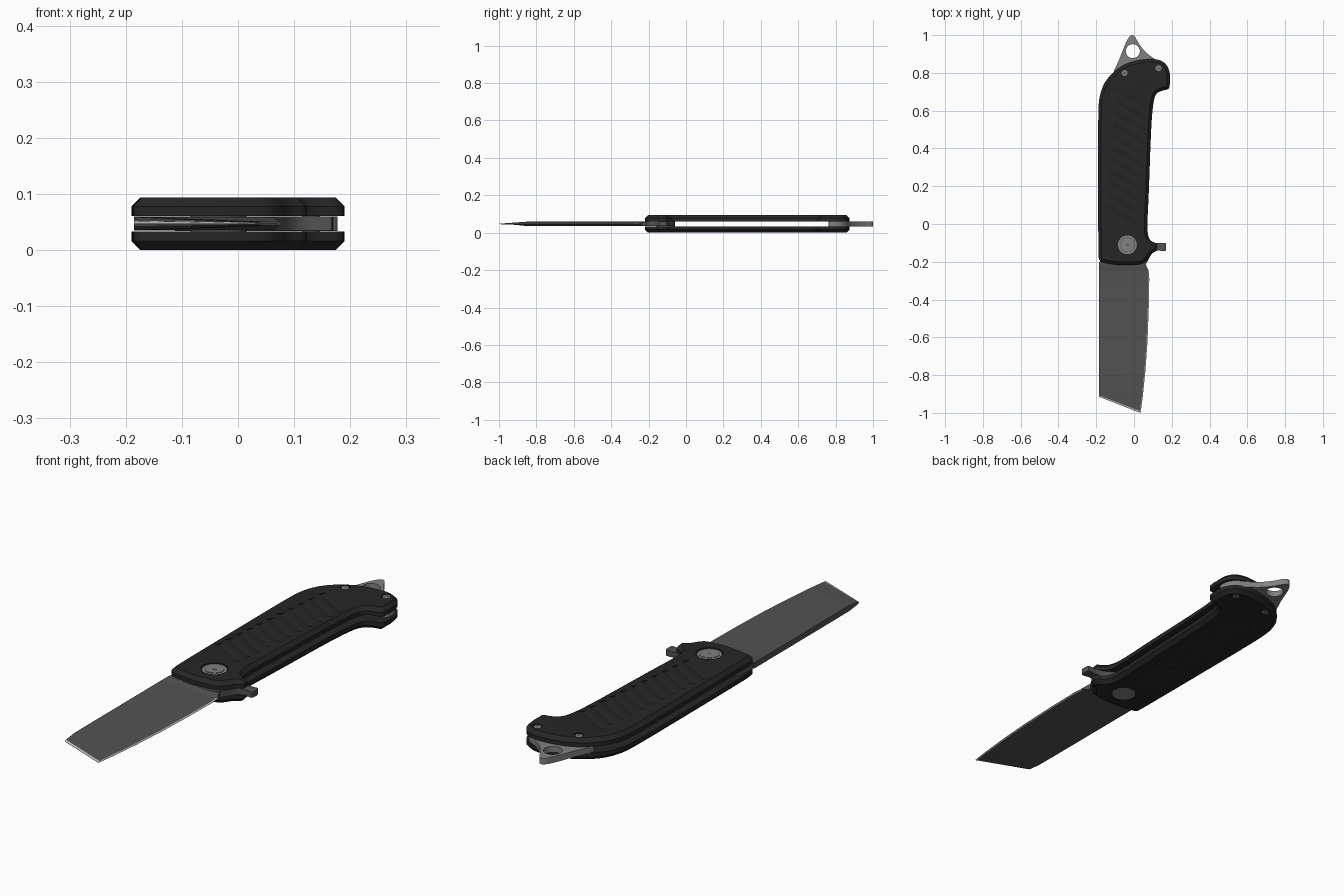
import bpy, bmesh, math
from mathutils import Matrix, Vector

if "Cube" in bpy.data.objects:
    bpy.data.objects.remove(bpy.data.objects["Cube"])

MID = 0.047          # height of the middle plane
GAP = 0.0135         # half the gap between the scales


def material(name, v):
    m = bpy.data.materials.new(name)
    m.diffuse_color = (v, v, v, 1)
    m.use_nodes = True
    m.node_tree.nodes["Principled BSDF"].inputs["Base Color"].default_value = m.diffuse_color
    return m


BLACK = material("black_grip", 0.019)
BLADE = material("grey_blade", 0.085)
EDGE = material("bright_edge", 0.55)
STEEL = material("steel", 0.22)
DARK = material("dark_steel", 0.12)


def finish(name, bm, *mats):
    bmesh.ops.recalc_face_normals(bm, faces=bm.faces)
    me = bpy.data.meshes.new(name)
    bm.to_mesh(me)
    bm.free()
    ob = bpy.data.objects.new(name, me)
    ob.location.z = MID
    bpy.context.collection.objects.link(ob)
    for m in mats:
        me.materials.append(m)
    return ob


def activate(ob):
    bpy.ops.object.select_all(action='DESELECT')
    ob.select_set(True)
    bpy.context.view_layer.objects.active = ob


def smooth(ob, angle=30):
    activate(ob)
    bpy.ops.object.shade_smooth_by_angle(angle=math.radians(angle))


def cut(ob, cutter):
    mod = ob.modifiers.new("cut", 'BOOLEAN')
    mod.operation, mod.solver, mod.object = 'DIFFERENCE', 'EXACT', cutter
    activate(ob)
    bpy.ops.object.modifier_apply(modifier=mod.name)
    bpy.data.objects.remove(cutter)


def rounded(pts, passes=2):
    """Corner cutting of a closed outline."""
    for _ in range(passes):
        out = []
        for i, p in enumerate(pts):
            a, b = Vector(p), Vector(pts[(i + 1) % len(pts)])
            out += [a.lerp(b, 0.25), a.lerp(b, 0.75)]
        pts = out
    return pts


def inset(pts, d):
    """Move an outline inwards; sharp corners move less."""
    n = len(pts)
    area = sum(pts[i - 1].x * pts[i].y - pts[i].x * pts[i - 1].y for i in range(n))
    side = 1 if area > 0 else -1
    nor = []
    for i in range(n):
        t = (pts[(i + 1) % n] - pts[i]).normalized() + (pts[i] - pts[i - 1]).normalized()
        nor.append(Vector((-t.y, t.x)).normalized() * side)
    for _ in range(2):
        nor = [nor[i - 1] * 0.25 + nor[i] * 0.5 + nor[(i + 1) % n] * 0.25 for i in range(n)]
    return [p + v * d for p, v in zip(pts, nor)]


def plate(pts, z0, z1, chamfer=0):
    levels = [(pts, z0), (pts, z1 - chamfer)]
    if chamfer:
        levels.append((inset(pts, chamfer), z1))
    bm = bmesh.new()
    rings = [[bm.verts.new((p[0], p[1], z)) for p in ps] for ps, z in levels]
    n = len(pts)
    bm.faces.new(rings[0][::-1])
    bm.faces.new(rings[-1])
    for a, b in zip(rings, rings[1:]):
        for i in range(n):
            j = (i + 1) % n
            bm.faces.new((a[i], a[j], b[j], b[i]))
    return bm


def add_cylinder(bm, x, y, r, z0, z1, sides=32):
    bmesh.ops.create_cone(bm, cap_ends=True, segments=sides, radius1=r, radius2=r,
                          depth=z1 - z0,
                          matrix=Matrix.Translation((x, y, (z0 + z1) / 2)))


PIVOT = (-0.035, -0.11)
SCREWS = [(-0.05, 0.80), (0.13, 0.825)]

# handle scales: one chamfered scale, cut, then mirrored
grip = [(-0.19, 0.60), (-0.183, 0.68), (-0.155, 0.755), (-0.10, 0.815), (-0.03, 0.855),
        (0.05, 0.872), (0.12, 0.874), (0.165, 0.855), (0.19, 0.81), (0.19, 0.755),
        (0.188, 0.713), (0.145, 0.706), (0.115, 0.69), (0.101, 0.64), (0.09, 0.50),
        (0.078, 0.15), (0.070, 0.0), (0.073, -0.06), (0.088, -0.09), (0.120, -0.102),
        (0.124, -0.125), (0.118, -0.143), (0.092, -0.157), (0.075, -0.185), (0.05, -0.211),
        (-0.02, -0.219), (-0.09, -0.217), (-0.16, -0.206), (-0.186, -0.195), (-0.189, -0.15),
        (-0.19, 0.2)]
scales = finish("handle_scales", plate(rounded(grip), GAP, MID, 0.016), BLACK)

# slanted grip grooves and screw recesses
tools = bmesh.new()
for i in range(11):
    y = 0.045 + i * 0.061
    x = -0.075 + i * 0.0063
    bmesh.ops.create_cube(tools, size=1, matrix=(
        Matrix.Translation((x, y, MID)) @ Matrix.Rotation(math.radians(-30), 4, 'Z')
        @ Matrix.Diagonal((0.18, 0.036, 0.009, 1))
        @ Matrix.Rotation(math.radians(45), 4, 'X')
        @ Matrix.Diagonal((1, 0.7071, 0.7071, 1))))
add_cylinder(tools, *PIVOT, 0.054, MID - 0.006, MID + 0.02)
for s in SCREWS:
    add_cylinder(tools, *s, 0.019, MID - 0.006, MID + 0.02, 20)
cut(scales, finish("recess_cutter", tools))
smooth(scales, 25)
mirror = scales.modifiers.new("both_sides", 'MIRROR')
mirror.use_axis = (False, False, True)
mirror.use_mirror_merge = False

# pivot: through barrel, with a face disc and centre pin on top
for name, r, z0, z1, mat in (("pivot_barrel", 0.050, -0.0455, 0.0440, STEEL),
                             ("pivot_groove", 0.040, 0.0, 0.0445, DARK),
                             ("pivot_disc", 0.036, 0.0, 0.0455, STEEL),
                             ("pivot_pin", 0.008, 0.0, 0.0462, DARK)):
    bm = bmesh.new()
    add_cylinder(bm, *PIVOT, r, z0, z1)
    smooth(finish(name, bm, mat))

# body screws with a small socket disc
for name, r, h, mat in (("body_screws", 0.016, 0.0450, STEEL),
                        ("screw_sockets", 0.007, 0.0457, DARK)):
    bm = bmesh.new()
    for s in SCREWS:
        add_cylinder(bm, *s, r, -h, h, 16)
    smooth(finish(name, bm, mat))

# blade: wedge section lofted from the plunge to the slanted tip
# each station: spine y, edge x, edge y, half thickness at spine and at edge bevel
stations = [(-0.20, 0.060, -0.20, 0.0125, 0.0125), (-0.225, 0.066, -0.225, 0.0125, 0.011),
            (-0.25, 0.078, -0.25, 0.0125, 0.004), (-0.29, 0.081, -0.29, 0.0125, 0.003),
            (-0.45, 0.078, -0.45, 0.0125, 0.003), (-0.62, 0.071, -0.63, 0.0125, 0.003),
            (-0.75, 0.060, -0.78, 0.0125, 0.003), (-0.85, 0.047, -0.91, 0.0120, 0.003),
            (-0.907, 0.036, -0.991, 0.0050, 0.002), (-0.915, 0.034, -1.0, 0.0006, 0.0006)]
bm = bmesh.new()
rings = []
for k, (ys, xe, ye, hs, hb) in enumerate(stations):
    he = hb if k < 2 else 0.0006
    spine, edge = Vector((-0.185, ys, 0)), Vector((xe, ye, 0))
    bevel = spine.lerp(edge, 0.98)
    half = [(spine, hs), (bevel, hb), (edge, he)]
    loop = half + [(p, -h) for p, h in half[::-1]]
    rings.append([bm.verts.new((p.x, p.y, h)) for p, h in loop])
for k in range(len(rings) - 1):
    for j in range(6):
        i = (j + 1) % 6
        f = bm.faces.new((rings[k][j], rings[k][i], rings[k + 1][i], rings[k + 1][j]))
        bright = k == len(rings) - 2 or (k > 1 and j in (1, 2, 3))
        f.material_index = int(bright)
bm.faces.new(rings[0])
bm.faces.new(rings[-1][::-1]).material_index = 1
smooth(finish("blade", bm, BLADE, EDGE), 2)

# tang with the flipper tab
tang = [(-0.183, -0.205), (-0.178, -0.11), (-0.12, -0.06), (0.04, -0.06), (0.075, -0.09),
        (0.12, -0.102), (0.16, -0.099), (0.17, -0.102), (0.17, -0.142), (0.16, -0.145),
        (0.12, -0.138), (0.09, -0.16), (0.072, -0.20), (0.05, -0.225), (0.0, -0.225),
        (-0.17, -0.215)]
smooth(finish("flipper_tang", plate(rounded(tang), -0.0125, 0.0125), BLADE))

# rear spacer with the pointed lanyard loop
loop = [(-0.022, 1.0), (0.002, 1.0), (0.025, 0.955), (0.06, 0.91), (0.11, 0.872),
        (0.15, 0.855), (0.176, 0.82), (0.178, 0.775), (0.165, 0.763), (0.13, 0.763),
        (0.06, 0.764), (-0.06, 0.764), (-0.115, 0.775), (-0.107, 0.81),
        (-0.078, 0.87), (-0.048, 0.95)]
spacer = finish("rear_spacer", plate(rounded(loop), -0.0130, 0.0130), STEEL)
bm = bmesh.new()
add_cylinder(bm, -0.006, 0.915, 0.037, -0.1, 0.1)
cut(spacer, finish("loop_hole_cutter", bm))
smooth(spacer)
